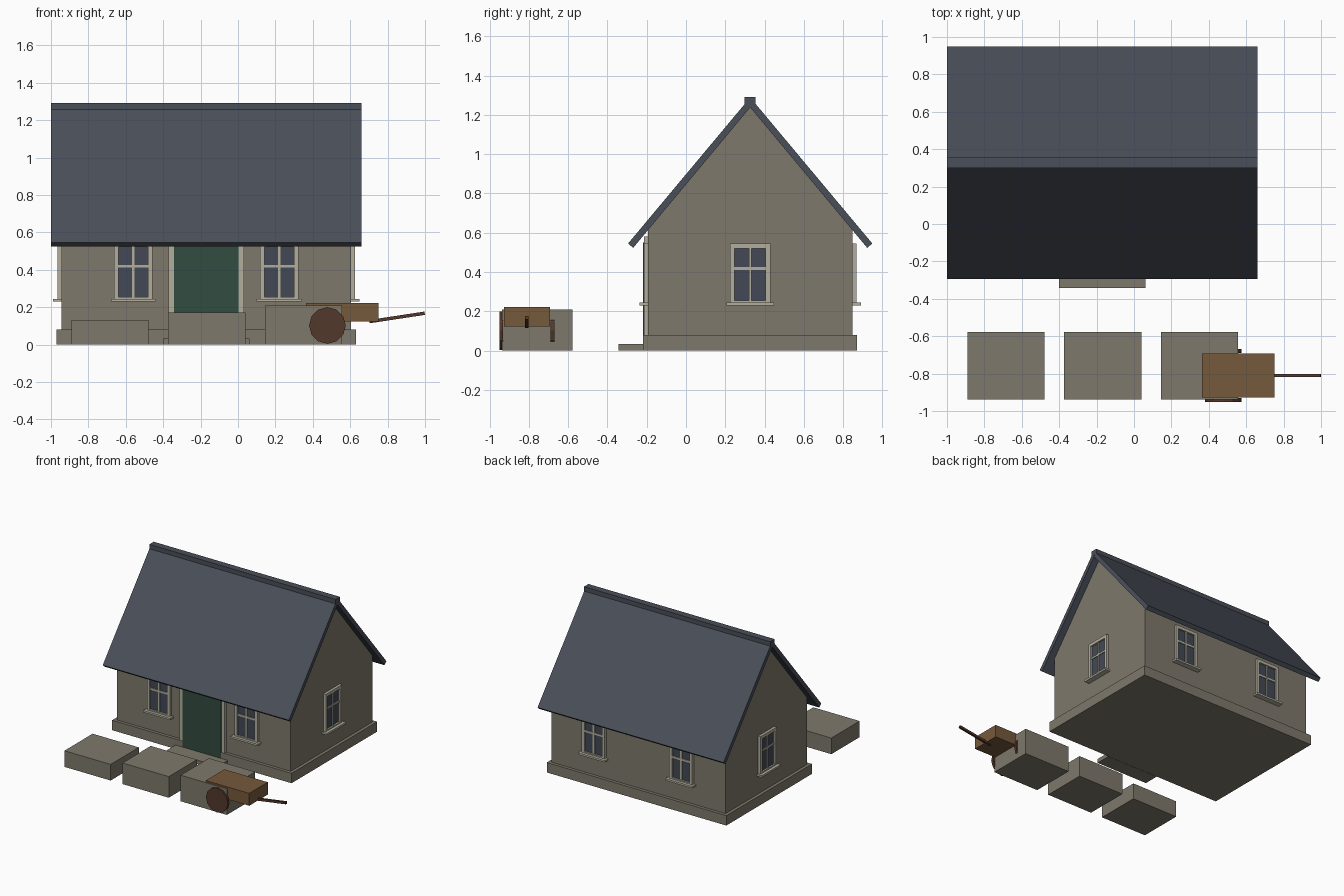
import bpy, bmesh, math
from mathutils import Matrix, Vector

cube = bpy.data.objects.get("Cube")
if cube:
    bpy.data.objects.remove(cube, do_unlink=True)


def material(name, rgb):
    m = bpy.data.materials.new(name)
    m.use_nodes = True
    m.diffuse_color = (*rgb, 1)
    m.node_tree.nodes["Principled BSDF"].inputs["Base Color"].default_value = (*rgb, 1)
    return m


STONE = material("grey_stone", (0.21, 0.19, 0.15))
SLATE = material("slate", (0.067, 0.077, 0.098))
TRIM = material("pale_trim", (0.45, 0.43, 0.34))
GLASS = material("dark_glass", (0.055, 0.066, 0.092))
GREEN = material("door_green", (0.032, 0.072, 0.05))
WOOD = material("barrow_wood", (0.18, 0.10, 0.045))
DARK = material("dark_wood", (0.085, 0.04, 0.025))

# House centre and half sizes
CX, CY = -0.17, 0.327
WALL_X, WALL_Y = 0.775, 0.52


def finish(name, bm, mats, matrix=Matrix()):
    bmesh.ops.recalc_face_normals(bm, faces=bm.faces)
    me = bpy.data.meshes.new(name)
    bm.to_mesh(me)
    bm.free()
    me.transform(matrix)
    for m in mats:
        me.materials.append(m)
    ob = bpy.data.objects.new(name, me)
    bpy.context.collection.objects.link(ob)
    return ob


def add_box(bm, lo, hi, index=0):
    lo, hi = Vector(lo), Vector(hi)
    mat = Matrix.Translation((lo + hi) / 2) @ Matrix.Diagonal((*(hi - lo), 1))
    verts = bmesh.ops.create_cube(bm, size=1, matrix=mat)["verts"]
    for f in {f for v in verts for f in v.link_faces}:
        f.material_index = index


def box(name, lo, hi, mat, matrix=Matrix()):
    bm = bmesh.new()
    add_box(bm, lo, hi)
    return finish(name, bm, [mat], matrix)


def extrude_x(name, profile, half, mat):
    """Extrude a (y, z) outline along x, about the house centre."""
    bm = bmesh.new()
    face = bm.faces.new([bm.verts.new((-half, y, z)) for y, z in profile])
    ext = bmesh.ops.extrude_face_region(bm, geom=[face])["geom"]
    bmesh.ops.translate(bm, vec=(2 * half, 0, 0),
                        verts=[v for v in ext if isinstance(v, bmesh.types.BMVert)])
    return finish(name, bm, [mat], Matrix.Translation((CX, CY, 0)))


# Plinth, gabled walls
box("plinth", (CX - 0.8, CY - 0.545, 0), (CX + 0.8, CY + 0.545, 0.08), STONE)
extrude_x("walls", [(-WALL_Y, 0.05), (WALL_Y, 0.05), (WALL_Y, 0.617),
                    (0, 1.242), (-WALL_Y, 0.617)], WALL_X, STONE)

# Pitched roof with square-cut eaves, and ridge cap
extrude_x("roof", [(-0.622, 0.545), (0, 1.289), (0.622, 0.545),
                   (0.596, 0.523), (0, 1.238), (-0.596, 0.523)], 0.829, SLATE)
box("ridge_cap", (CX - 0.83, CY - 0.028, 1.245), (CX + 0.83, CY + 0.028, 1.291), SLATE)


def window(name, location, angle):
    """Window facing -y locally, with the wall plane at y = 0."""
    bm = bmesh.new()
    w, g, low, top = 0.103, 0.079, 0.24, 0.546
    add_box(bm, (-g, -0.008, low), (g, 0.01, top - 0.02), 1)
    for s in (-1, 1):
        a, b = sorted((s * g, s * w))
        add_box(bm, (a, -0.021, low), (b, 0.01, top))
    add_box(bm, (-g, -0.021, top - 0.025), (g, 0.01, top))
    add_box(bm, (-g, -0.021, low), (g, 0.01, 0.254))
    add_box(bm, (-0.007, -0.016, low), (0.007, 0, top - 0.02))
    add_box(bm, (-g, -0.015, 0.411), (g, 0, 0.426))
    add_box(bm, (-0.12, -0.044, 0.229), (0.12, 0.01, 0.244))
    return finish(name, bm, [TRIM, GLASS],
                  Matrix.Translation(location) @ Matrix.Rotation(angle, 4, "Z"))


for side, s in (("right", -1), ("left", 1)):
    x = CX + s * 0.39
    window("front_window_" + side, (x, CY - WALL_Y, 0), 0)
    window("back_window_" + side, (x, CY + WALL_Y, 0), math.pi)
    window("gable_window_" + side, (CX + s * WALL_X, CY, 0), s * math.pi / 2)

# Door, its surround and step
front = CY - WALL_Y
box("door", (CX - 0.172, front - 0.027, 0.002), (CX + 0.172, front + 0.01, 0.55), GREEN)
for side, s in (("right", -1), ("left", 1)):
    a, b = sorted((CX + s * 0.172, CX + s * 0.201))
    box("door_jamb_" + side, (a, front - 0.022, 0.06), (b, front + 0.01, 0.58), TRIM)
box("door_lintel", (CX - 0.172, front - 0.022, 0.55), (CX + 0.172, front + 0.01, 0.58), TRIM)
box("door_step", (CX - 0.232, -0.343, 0), (CX + 0.232, front - 0.027, 0.033), STONE)

# Three stone blocks of rising height
for i in range(3):
    x = -0.685 + i * 0.518
    box("stone_block_%d" % (i + 1), (x - 0.206, -0.937, 0),
        (x + 0.206, -0.578, 0.13 + 0.04 * i), STONE)

# Hand barrow: body, two wheels, handle
BY = -0.81
box("barrow_body", (0.363, BY - 0.118, 0.122), (0.75, BY + 0.118, 0.222), WOOD)
for side, s in (("front", -1), ("back", 1)):
    bm = bmesh.new()
    bmesh.ops.create_cone(bm, cap_ends=True, segments=12, radius1=0.098,
                          radius2=0.098, depth=0.02)
    finish("barrow_wheel_" + side, bm, [DARK],
           Matrix.Translation((0.478, BY + s * 0.131, 0.102))
           @ Matrix.Rotation(math.pi / 2, 4, "X"))
box("barrow_handle", (-0.15, -0.009, -0.009), (0.15, 0.009, 0.009), DARK,
    Matrix.Translation((0.85, BY, 0.145)) @ Matrix.Rotation(math.radians(-8.6), 4, "Y"))
